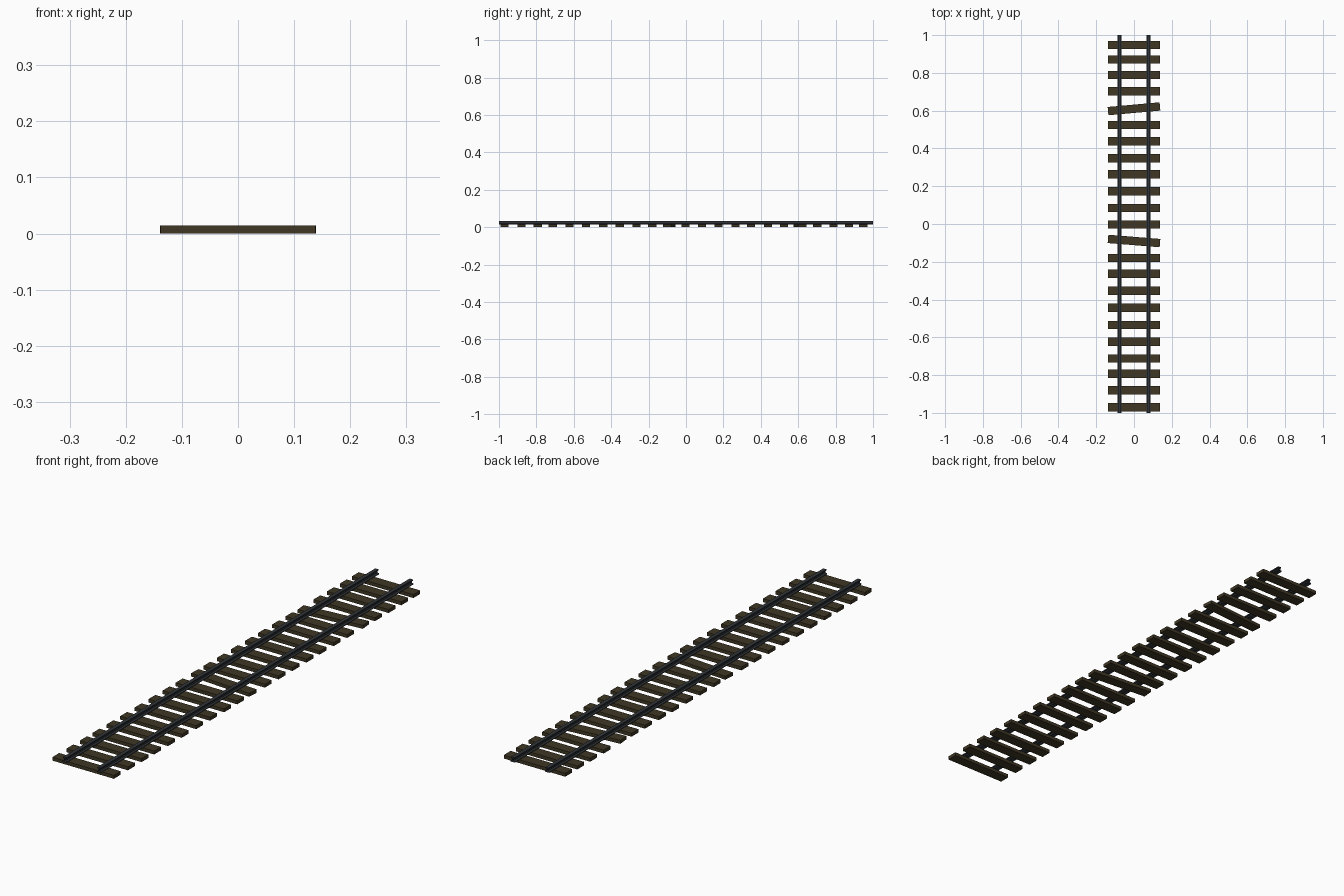
import bpy, math

if "Cube" in bpy.data.objects:
    bpy.data.objects.remove(bpy.data.objects["Cube"])

def material(name, rgb):
    m = bpy.data.materials.new(name)
    m.diffuse_color = (*rgb, 1)
    m.use_nodes = True
    m.node_tree.nodes["Principled BSDF"].inputs["Base Color"].default_value = m.diffuse_color
    return m

wood = material("dark_wood", (0.050, 0.038, 0.018))
steel = material("dark_steel", (0.030, 0.036, 0.042))

def add_mesh(name, verts, faces, mat):
    me = bpy.data.meshes.new(name)
    me.from_pydata(verts, [], faces)
    me.materials.append(mat)
    ob = bpy.data.objects.new(name, me)
    bpy.context.collection.objects.link(ob)
    return ob

# Sleepers: slightly uneven spacing, two knocked askew
ys = [0.948, 0.871, 0.789, 0.702, 0.61, 0.524, 0.438, 0.348, 0.264, 0.174, 0.085, -0.003,
      -0.09, -0.18, -0.264, -0.354, -0.443, -0.535, -0.623, -0.712, -0.793, -0.880, -0.970]
tilt = {4: 0.09, 12: -0.08}
W, D, H = 0.138, 0.022, 0.014
for i, y in enumerate(ys):
    v = [(sx * W, sy * D, z) for z in (0, H) for sx, sy in ((-1, -1), (1, -1), (1, 1), (-1, 1))]
    f = [(3, 2, 1, 0), (4, 5, 6, 7)] + [(k, (k + 1) % 4, (k + 1) % 4 + 4, k + 4) for k in range(4)]
    ob = add_mesh(f"sleeper_{i + 1}", v, f, wood)
    ob.location.y = y
    ob.rotation_euler.z = tilt.get(i, 0)

# Rails: I-shaped profile, open at both ends
half = [(0.010, 0.0135), (0.010, 0.0165), (0.003, 0.0185), (0.003, 0.0265), (0.0075, 0.028), (0.0075, 0.0325)]
profile = half + [(-x, z) for x, z in reversed(half)]
n = len(profile)
for name, cx in (("left_rail", -0.077), ("right_rail", 0.077)):
    v = [(cx + x, y, z) for y in (-1, 1) for x, z in profile]
    f = [(k, k + n, (k + 1) % n + n, (k + 1) % n)[::-1] for k in range(n)]
    add_mesh(name, v, f, steel)
